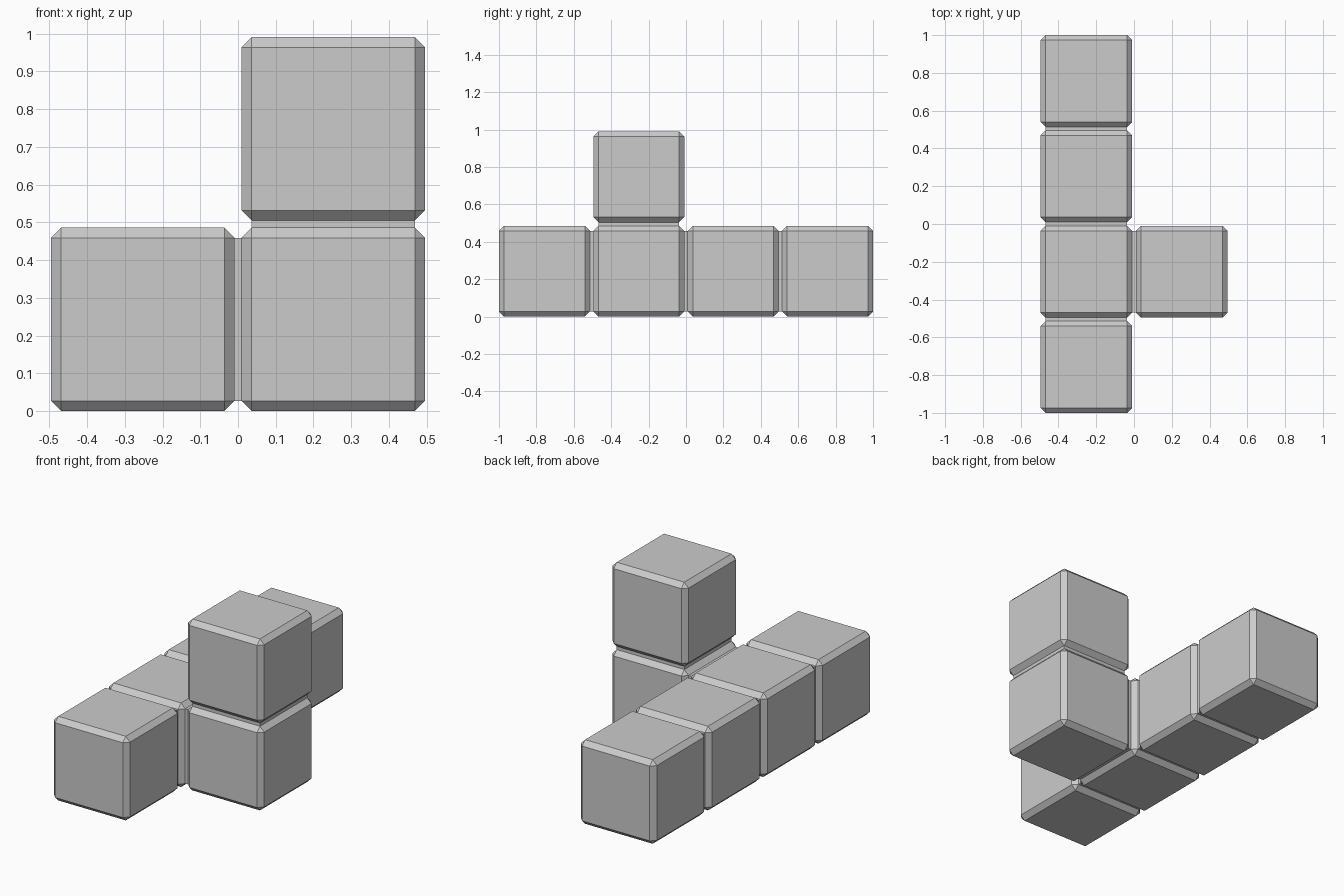
import bpy
import bmesh
from mathutils import Vector

SIZE = 0.486      # edge length of one block
PITCH = 0.5047    # spacing between block centres
BEVEL = 0.027     # chamfer width

if "Cube" in bpy.data.objects:
    bpy.data.objects.remove(bpy.data.objects["Cube"], do_unlink=True)

grey = bpy.data.materials.new("plain_grey")
grey.use_nodes = True
grey.diffuse_color = (0.6, 0.6, 0.6, 1)
grey.node_tree.nodes["Principled BSDF"].inputs["Base Color"].default_value = (0.6, 0.6, 0.6, 1)

# Grid cells: a row of four, one beside the second, one stacked on that
cells = [(0, 0, 0), (0, 1, 0), (0, 2, 0), (0, 3, 0), (1, 1, 0), (1, 1, 1)]


def centre(cell):
    return Vector(((cell[0] - 0.5) * PITCH,
                   (cell[1] - 1.5) * PITCH,
                   cell[2] * PITCH + SIZE / 2))


def add_block(bm, cell):
    """Chamfered cube."""
    verts = bmesh.ops.create_cube(bm, size=SIZE)["verts"]
    bmesh.ops.translate(bm, verts=verts, vec=centre(cell))
    edges = list({e for v in verts for e in v.link_edges})
    bmesh.ops.bevel(bm, geom=edges, offset=BEVEL, segments=1,
                    affect='EDGES', clamp_overlap=True)


def side_face(bm, cell, direction):
    """The flat face of a block that looks along a direction."""
    target = centre(cell) + direction * SIZE / 2
    return min(bm.faces, key=lambda f: (f.calc_center_median() - target).length)


bm = bmesh.new()
for cell in cells:
    add_block(bm, cell)

# Join neighbouring blocks by short necks between their facing sides
for a in cells:
    for axis in range(3):
        b = tuple(c + (i == axis) for i, c in enumerate(a))
        if b in cells:
            step = Vector([float(i == axis) for i in range(3)])
            pair = [side_face(bm, a, step), side_face(bm, b, -step)]
            rims = [e for f in pair for e in f.edges]
            bmesh.ops.delete(bm, geom=pair, context='FACES_ONLY')
            bmesh.ops.bridge_loops(bm, edges=rims)

bmesh.ops.recalc_face_normals(bm, faces=bm.faces)
mesh = bpy.data.meshes.new("joined_blocks")
bm.to_mesh(mesh)
bm.free()
mesh.materials.append(grey)
blocks = bpy.data.objects.new("joined_blocks", mesh)
bpy.context.collection.objects.link(blocks)
